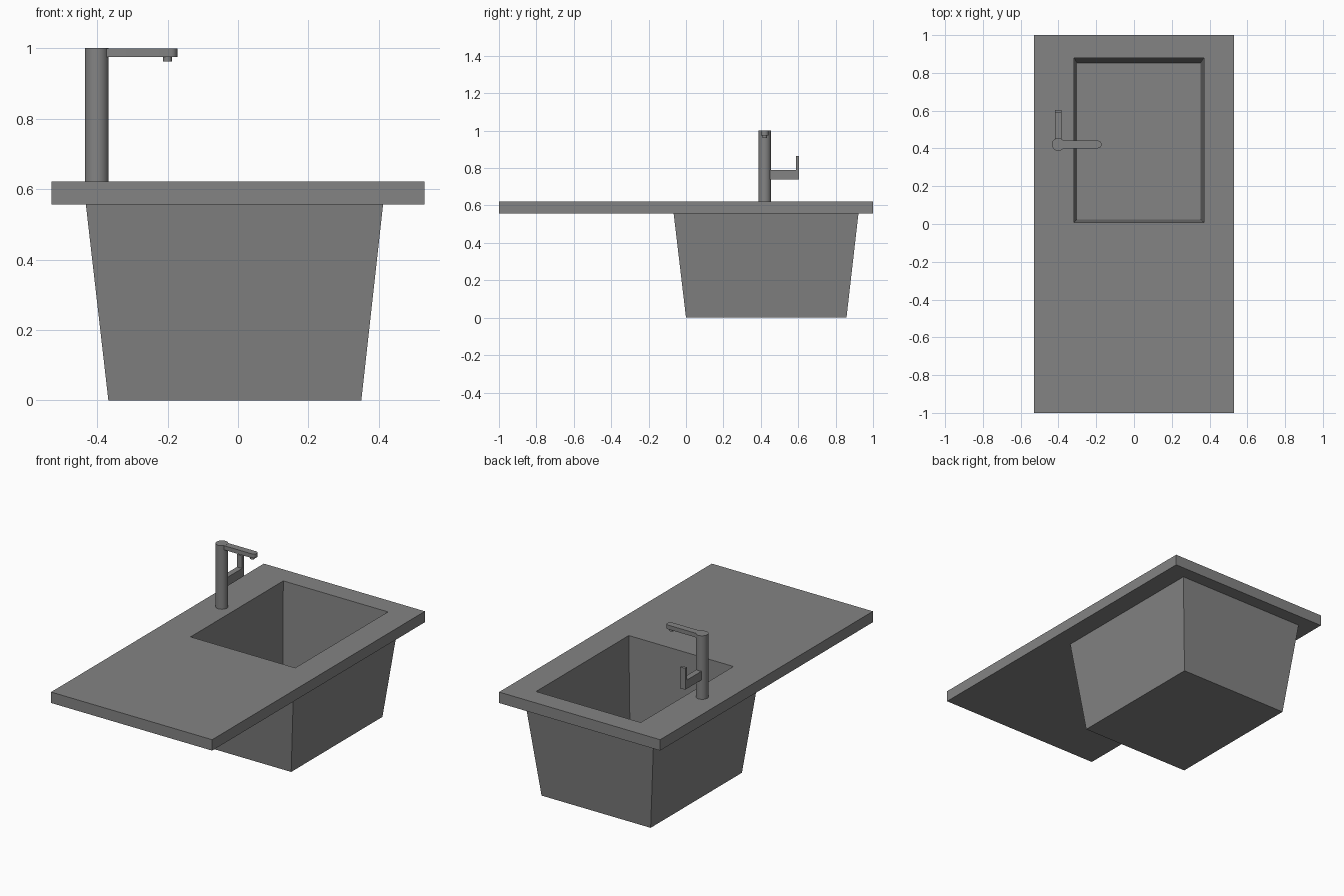
import bpy, bmesh, math
from mathutils import Matrix

if "Cube" in bpy.data.objects:
    bpy.data.objects.remove(bpy.data.objects["Cube"])

steel = bpy.data.materials.new("steel_grey")
steel.diffuse_color = (0.23, 0.23, 0.23, 1)
steel.use_nodes = True
steel.node_tree.nodes["Principled BSDF"].inputs["Base Color"].default_value = steel.diffuse_color


def finish(name, bm, smooth=False):
    bmesh.ops.recalc_face_normals(bm, faces=bm.faces)
    mesh = bpy.data.meshes.new(name)
    bm.to_mesh(mesh)
    bm.free()
    mesh.materials.append(steel)
    ob = bpy.data.objects.new(name, mesh)
    bpy.context.collection.objects.link(ob)
    if smooth:
        bpy.ops.object.select_all(action='DESELECT')
        ob.select_set(True)
        bpy.context.view_layer.objects.active = ob
        bpy.ops.object.shade_smooth_by_angle(angle=math.radians(35))
    return ob


def loft(name, rings, loop=False):
    """Skin rectangles (x0, x1, y0, y1, z); cap both ends, or join them if loop."""
    bm = bmesh.new()
    vs = [[bm.verts.new(p) for p in ((x0, y0, z), (x1, y0, z), (x1, y1, z), (x0, y1, z))]
          for x0, x1, y0, y1, z in rings]
    pairs = list(zip(vs, vs[1:])) + ([(vs[-1], vs[0])] if loop else [])
    for a, b in pairs:
        for i in range(4):
            j = (i + 1) % 4
            bm.faces.new((a[i], a[j], b[j], b[i]))
    if not loop:
        bm.faces.new(vs[0])
        bm.faces.new(vs[-1])
    return finish(name, bm)


def cylinder(name, x, y, z0, z1, r, n=32):
    bm = bmesh.new()
    bmesh.ops.create_cone(bm, cap_ends=True, segments=n, radius1=r, radius2=r, depth=z1 - z0,
                          matrix=Matrix.Translation((x, y, (z0 + z1) / 2)))
    return finish(name, bm, True)


def prism(name, points, offset):
    """Extrude a flat outline by an offset vector."""
    bm = bmesh.new()
    face = bm.faces.new([bm.verts.new(p) for p in points])
    new = bmesh.ops.extrude_face_region(bm, geom=[face], use_keep_orig=True)["geom"]
    bmesh.ops.translate(bm, vec=offset, verts=[v for v in new if isinstance(v, bmesh.types.BMVert)])
    return finish(name, bm, True)


TOP, UNDER, FLOOR = 0.622, 0.557, 0.07

# Worktop with the bowl opening through it
opening = (-0.318, 0.371, 0.008, 0.88)
floor = (-0.302, 0.352, 0.024, 0.853)
t = (TOP - UNDER) / (TOP - FLOOR)
throat = tuple(a + (b - a) * t for a, b in zip(opening, floor))
slab = (-0.53, 0.53, -1, 1)
loft("worktop", [slab + (UNDER,), slab + (TOP,), opening + (TOP,), throat + (UNDER,)], loop=True)

# Tapered basin: outside, rim, then inside down to the floor
loft("basin", [(-0.368, 0.35, 0.0, 0.858, 0), (-0.432, 0.412, -0.066, 0.922, UNDER),
               throat + (UNDER,), floor + (FLOOR,)])

# Tap post, spout with rounded tip, and nozzle
PX, PY = -0.401, 0.421
cylinder("tap_post", PX, PY, TOP, 1.0, 0.034)
tip = [(-0.19 + 0.018 * math.sin(a), PY - 0.02 * math.cos(a), 0.975)
       for a in (math.pi * i / 8 for i in range(9))]
prism("tap_spout", [(PX, PY - 0.02, 0.975)] + tip + [(PX, PY + 0.02, 0.975)], (0, 0, 0.0248))
cylinder("tap_nozzle", -0.2, PY, 0.962, 0.98, 0.013, 24)

# Side handle: horizontal arm and upright lever in one L profile
L = [(PY, 0.738), (0.604, 0.738), (0.604, 0.865), (0.587, 0.865), (0.587, 0.79), (PY, 0.79)]
prism("tap_handle", [(PX - 0.017, y, z) for y, z in L], (0.034, 0, 0))
